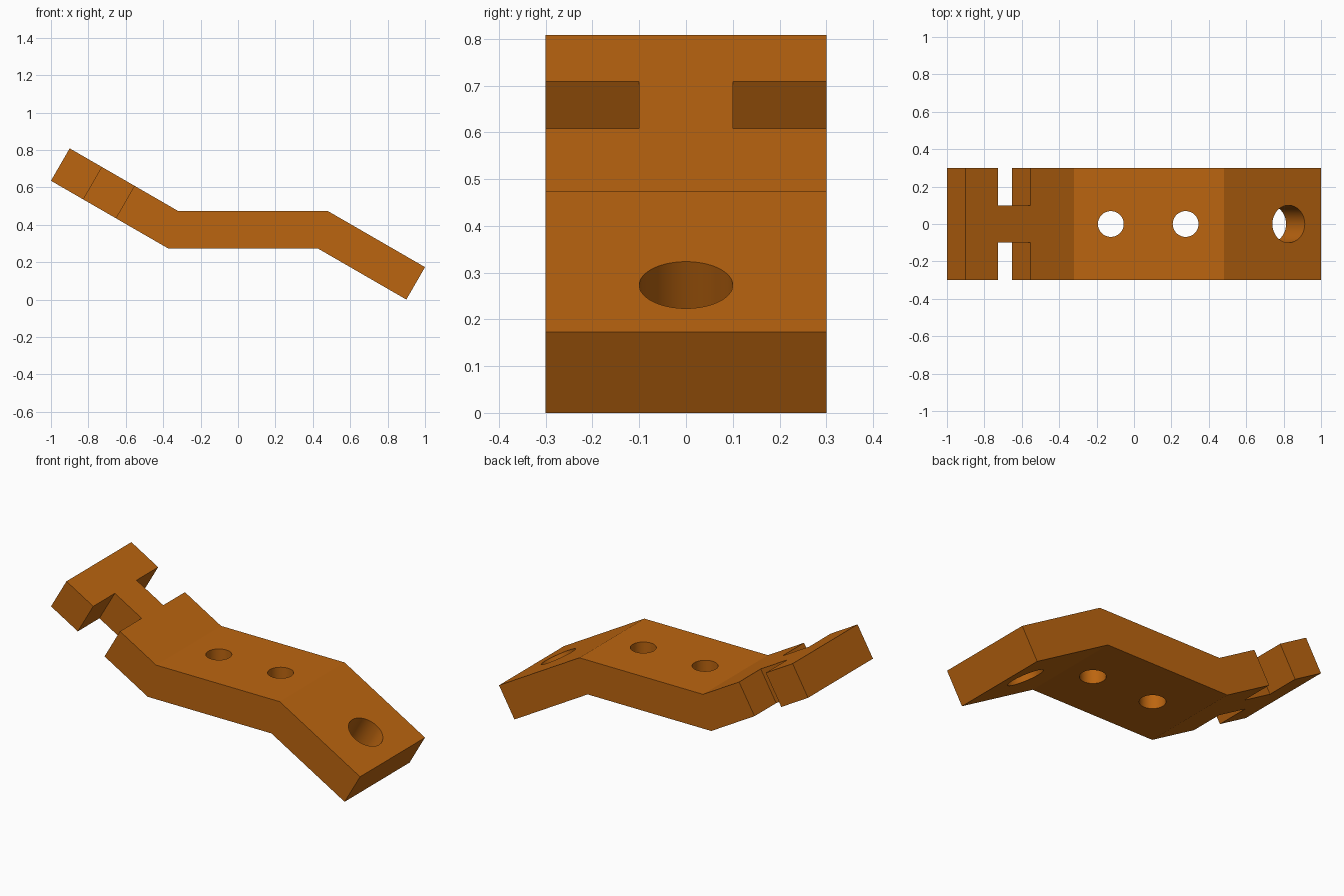
import bpy, bmesh
from math import radians, sin, cos, tan
from mathutils import Matrix, Vector

if "Cube" in bpy.data.objects:
    bpy.data.objects.remove(bpy.data.objects["Cube"])

A = radians(30)                      # slope of both end arms
T = 0.2                              # plate thickness
W = 0.3                              # half width
XL, XR, Z = -0.32, 0.48, 0.4735      # upper bend lines
K = T * tan(A / 2)                   # bend offset on the underside
DOWN = Vector((-sin(A), 0, -cos(A))) * T
TOP_L = Vector((-0.9, 0, Z + (0.9 + XL) * tan(A)))
TOP_R = Vector((1.0, 0, Z - (1.0 - XR) * tan(A)))


def finish(name, bm, matrix=Matrix()):
    bmesh.ops.recalc_face_normals(bm, faces=bm.faces)
    mesh = bpy.data.meshes.new(name)
    bm.to_mesh(mesh)
    bm.free()
    mesh.transform(matrix)
    ob = bpy.data.objects.new(name, mesh)
    bpy.context.collection.objects.link(ob)
    return ob


# Bent plate: side profile extruded across the width
outline = [TOP_L, Vector((XL, 0, Z)), Vector((XR, 0, Z)), TOP_R, TOP_R + DOWN,
           Vector((XR - K, 0, Z - T)), Vector((XL - K, 0, Z - T)), TOP_L + DOWN]
bm = bmesh.new()
face = bm.faces.new([bm.verts.new((p.x, -W, p.z)) for p in outline])
geo = bmesh.ops.extrude_face_region(bm, geom=[face])["geom"]
bmesh.ops.translate(bm, vec=(0, 2 * W, 0),
                    verts=[g for g in geo if isinstance(g, bmesh.types.BMVert)])
plate = finish("bent_plate", bm)

mat = bpy.data.materials.new("orange")
mat.diffuse_color = (0.5, 0.13, 0.005, 1)
mat.use_nodes = True
mat.node_tree.nodes["Principled BSDF"].inputs["Base Color"].default_value = mat.diffuse_color
plate.data.materials.append(mat)


def cut(cutter):
    cutter.data.materials.append(mat)
    cutter.hide_render = True
    cutter.hide_set(True)
    mod = plate.modifiers.new(cutter.name, 'BOOLEAN')
    mod.operation = 'DIFFERENCE'
    mod.solver = 'EXACT'
    mod.object = cutter


def tilted(point):
    return Matrix.Translation(point) @ Matrix.Rotation(A, 4, 'Y')


# Pair of square side notches in the raised arm
along = Vector((cos(A), 0, -sin(A)))
for side in (-1, 1):
    bm = bmesh.new()
    bmesh.ops.create_cube(bm, size=1, matrix=Matrix.Diagonal((0.2, 0.4, 0.6, 1)))
    centre = TOP_L + along * 0.3 + DOWN / 2 + Vector((0, side * 0.3, 0))
    cut(finish("notch_cutter", bm, tilted(centre)))

# Two holes in the flat middle, one larger hole square to the lowered arm
holes = [(0.069, Matrix.Translation((x, 0, Z - T / 2))) for x in (-0.124, 0.276)]
arm_hole = Vector((XR + 0.3464, 0, Z - 0.2)) + DOWN / 2
holes.append((0.1, tilted(arm_hole)))
for radius, matrix in holes:
    bm = bmesh.new()
    bmesh.ops.create_cone(bm, cap_ends=True, segments=64, radius1=radius,
                          radius2=radius, depth=0.4)
    cut(finish("hole_cutter", bm, matrix))

# Crisp plate edges with smooth hole walls
bpy.context.view_layer.objects.active = plate
plate.select_set(True)
for mod in list(plate.modifiers):
    bpy.ops.object.modifier_apply(modifier=mod.name)
for ob in [o for o in bpy.data.objects if o != plate]:
    bpy.data.objects.remove(ob)
bpy.ops.object.shade_smooth_by_angle(angle=radians(25))
